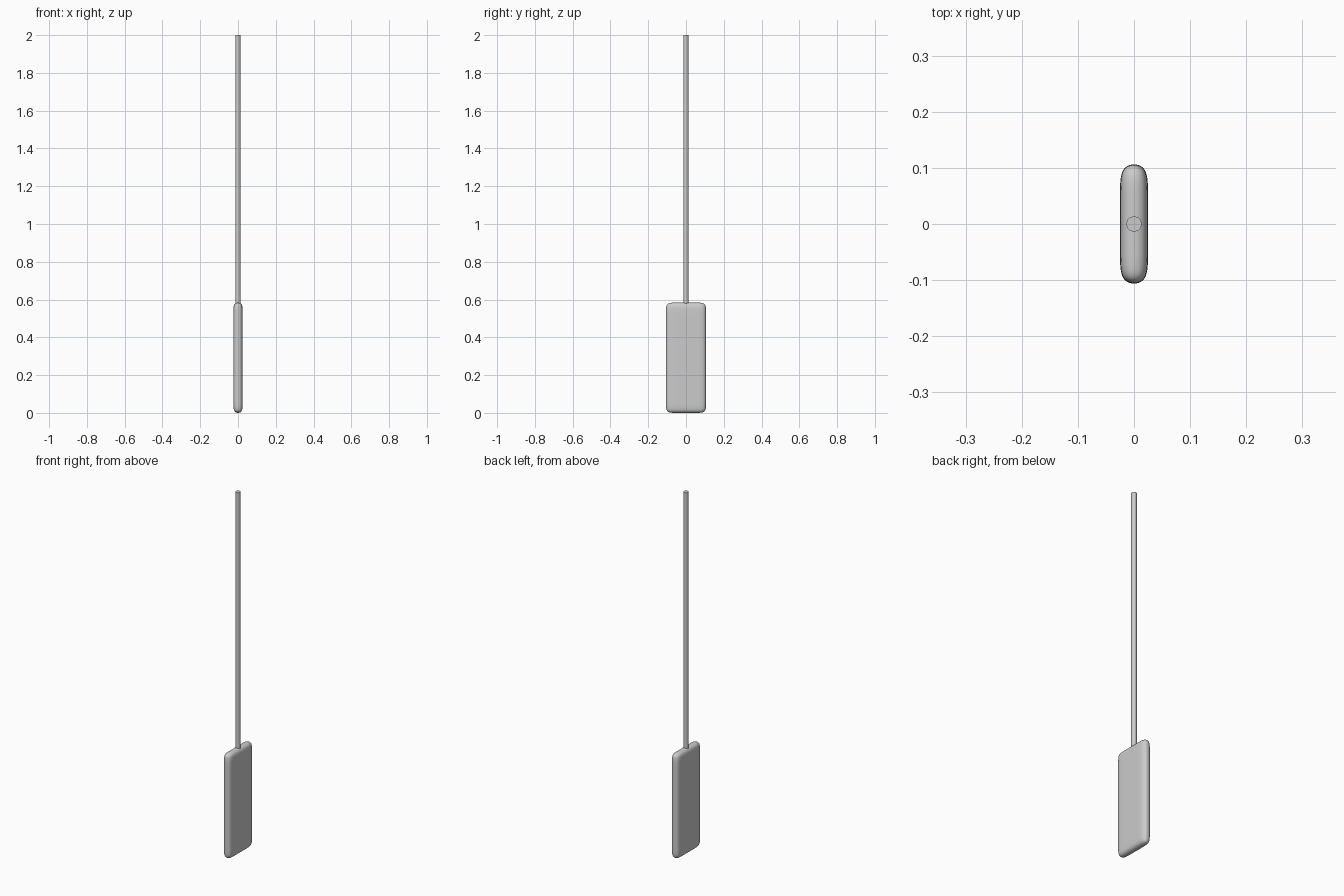
import bpy, bmesh
from mathutils import Vector

if "Cube" in bpy.data.objects:
    bpy.data.objects.remove(bpy.data.objects["Cube"])

# Blade: box cage with holding loops, rounded by subdivision
SIZE = Vector((0.05, 0.217, 0.588))
MID_Z = 0.292
bm = bmesh.new()
bmesh.ops.create_cube(bm, size=1)
for v in bm.verts:
    v.co = Vector((v.co.x * SIZE.x, v.co.y * SIZE.y, v.co.z * SIZE.z + MID_Z))
loops = [((0, y, 0), (0, 1, 0)) for y in (-0.055, 0.055)]
loops += [((0, 0, z), (0, 0, 1)) for z in (0.05, MID_Z, 0.534)]
for co, no in loops:
    bmesh.ops.bisect_plane(bm, geom=bm.verts[:] + bm.edges[:] + bm.faces[:],
                           plane_co=co, plane_no=no)
mesh = bpy.data.meshes.new("blade")
bm.to_mesh(mesh)
bm.free()
mesh.shade_smooth()
blade = bpy.data.objects.new("blade", mesh)
bpy.context.collection.objects.link(blade)
sub = blade.modifiers.new("round", 'SUBSURF')
sub.levels = sub.render_levels = 3

# Shaft: long round pole set into the top of the blade
z0, z1 = 0.54, 2.0
bpy.ops.mesh.primitive_cylinder_add(vertices=32, radius=0.0135, depth=z1 - z0,
                                    location=(0, 0, (z0 + z1) / 2))
shaft = bpy.context.object
shaft.name = "shaft"
bpy.ops.object.shade_smooth_by_angle()
